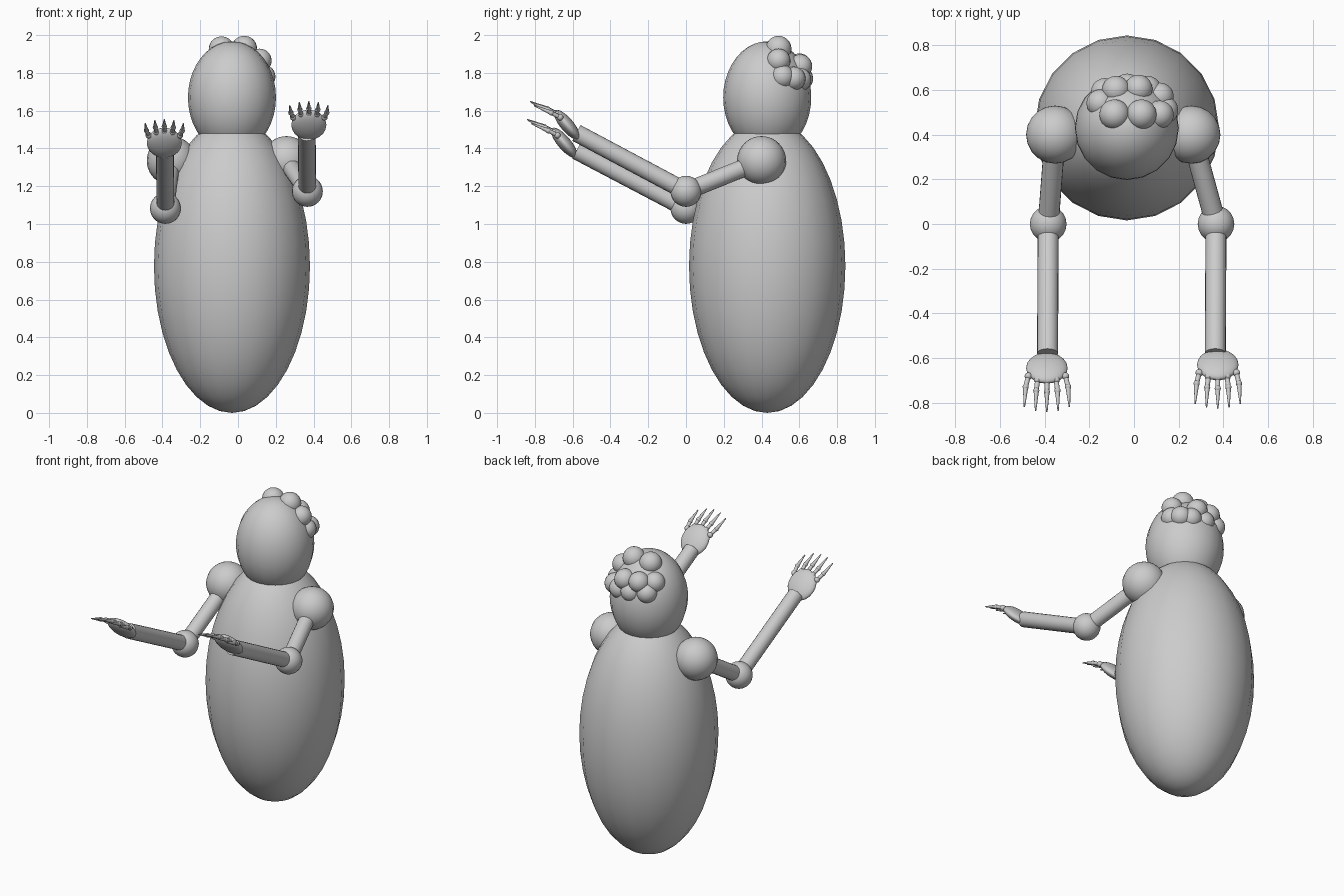
import bpy
from math import radians
from mathutils import Vector

if "Cube" in bpy.data.objects:
    bpy.data.objects.remove(bpy.data.objects["Cube"])


def ball(name, loc, size, tilt=0, seg=20):
    bpy.ops.mesh.primitive_uv_sphere_add(segments=seg, ring_count=seg, location=loc,
                                         rotation=(radians(tilt), 0, 0))
    o = bpy.context.object
    o.name = name
    o.scale = size if isinstance(size, tuple) else (size,) * 3
    bpy.ops.object.shade_smooth()
    return o


def limb(name, a, b, r1, r2=None, sides=20):
    a, b = Vector(a), Vector(b)
    d = b - a
    bpy.ops.mesh.primitive_cone_add(vertices=sides, radius1=r1, radius2=r1 if r2 is None else r2,
                                    depth=d.length, location=(a + b) / 2,
                                    rotation=d.to_track_quat('Z', 'Y').to_euler())
    o = bpy.context.object
    o.name = name
    bpy.ops.object.shade_smooth_by_angle(angle=radians(40))
    return o


# Torso and head
ball("body", (-0.032, 0.43, 0.777), (0.413, 0.414, 0.777))
ball("head", (-0.032, 0.43, 1.67), (0.233, 0.233, 0.297))

# Hair curls on the back of the crown
curls = [(-0.087, 0.49, 1.925), (0.033, 0.49, 1.928), (0.115, 0.49, 1.865),
         (-0.15, 0.54, 1.835), (-0.08, 0.60, 1.84), (0.02, 0.605, 1.835),
         (0.115, 0.57, 1.77), (0.135, 0.51, 1.78), (0.06, 0.60, 1.765),
         (-0.03, 0.61, 1.77), (-0.13, 0.59, 1.78)]
for i, p in enumerate(curls):
    ball(f"hair_curl_{i}", p, 0.068 if i < 2 else 0.063)


def hand(side, c):
    # Tilted flat palm with five jointed fingers
    ball(f"{side}_palm", c, (0.093, 0.1, 0.035), tilt=-50)
    for i in range(5):
        t = (i - 2) / 2
        drop = t * t
        base = c + Vector((0.083 * t, -0.058 + 0.022 * drop, 0.062 - 0.022 * drop))
        mid = base + Vector((0.012 * t, -0.048, 0.024))
        tip = mid + Vector((0.006 * t, -0.09, 0.038))
        n = f"{side}_finger_{i}"
        ball(n + "_knuckle", base, 0.017, seg=12)
        limb(n + "_bone", base, mid, 0.011, sides=12)
        ball(n + "_joint", mid, 0.014, seg=12)
        limb(n + "_tip", mid, tip, 0.012, 0.003, sides=12)


def arm(side, shoulder, elbow, wrist, palm):
    ball(f"{side}_shoulder", shoulder, 0.13)
    limb(f"{side}_upper_arm", shoulder, elbow, 0.047)
    ball(f"{side}_elbow", elbow, 0.082)
    limb(f"{side}_forearm", elbow, wrist, 0.047)
    hand(side, Vector(palm))


# Arms reaching forward, one lower than the other
arm("right", (0.257, 0.4, 1.335), (0.367, 0, 1.173), (0.364, -0.58, 1.482), (0.375, -0.63, 1.525))
arm("left", (-0.353, 0.4, 1.335), (-0.384, 0, 1.083), (-0.387, -0.58, 1.388), (-0.39, -0.645, 1.43))
